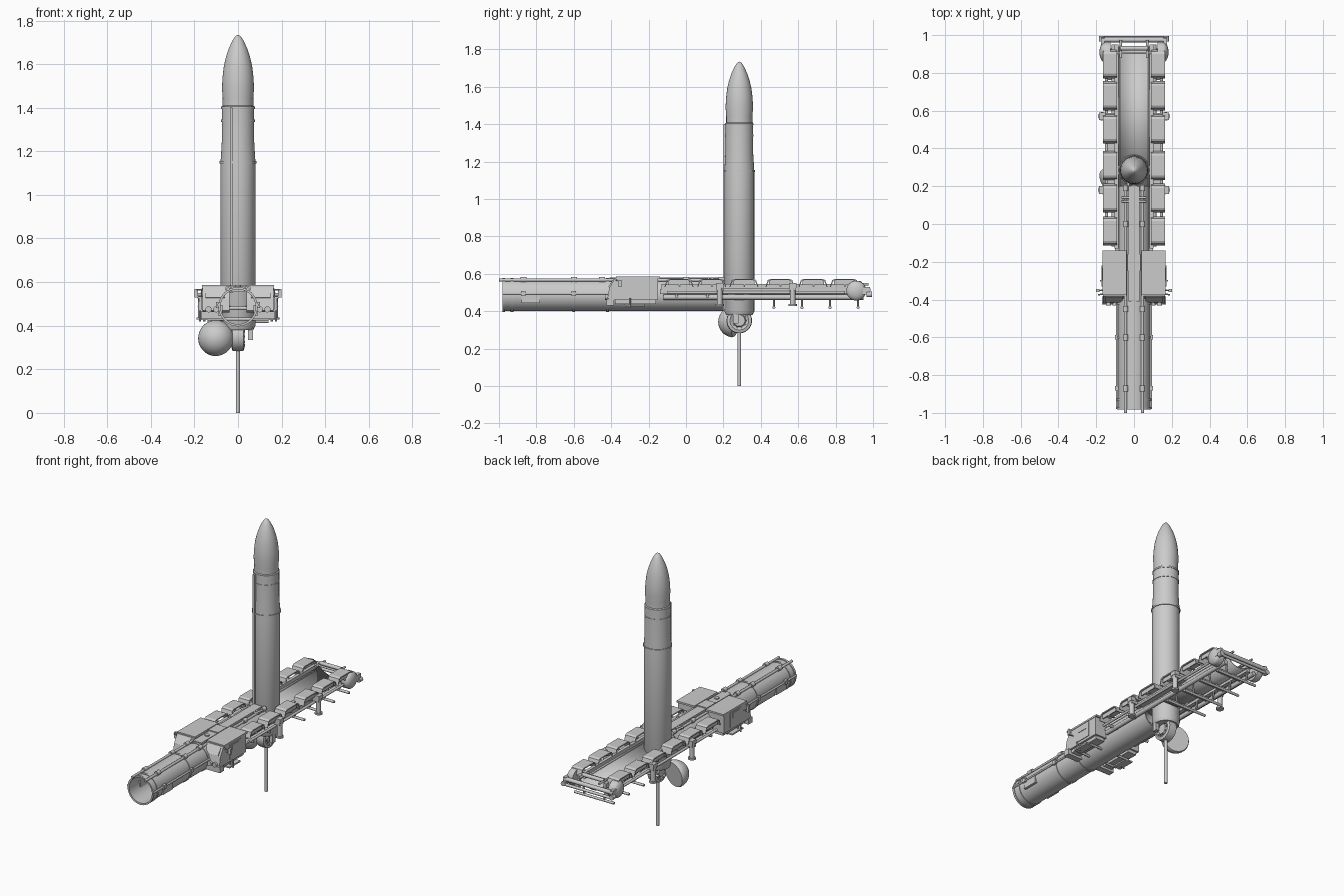
import bpy, bmesh, math
from mathutils import Vector, Matrix

if "Cube" in bpy.data.objects:
    bpy.data.objects.remove(bpy.data.objects["Cube"])


def finish(name, bm, smooth=True):
    bmesh.ops.recalc_face_normals(bm, faces=bm.faces[:])
    me = bpy.data.meshes.new(name)
    bm.to_mesh(me)
    bm.free()
    ob = bpy.data.objects.new(name, me)
    bpy.context.collection.objects.link(ob)
    if smooth:
        bpy.context.view_layer.objects.active = ob
        ob.select_set(True)
        bpy.ops.object.shade_smooth_by_angle(angle=math.radians(35))
        ob.select_set(False)
    return ob


def box(name, x, y, z):
    """Box from (min, max) ranges."""
    bm = bmesh.new()
    c = [(a + b) / 2 for a, b in (x, y, z)]
    s = [abs(b - a) for a, b in (x, y, z)]
    bmesh.ops.create_cube(bm, size=1, matrix=Matrix.Translation(c) @ Matrix.Diagonal((*s, 1)))
    return finish(name, bm, False)


def lathe(name, prof, origin, axis, n=40):
    """Revolve (radius, distance) points about an axis."""
    bm = bmesh.new()
    m = Matrix.Translation(origin) @ Vector(axis).to_track_quat('Z', 'Y').to_matrix().to_4x4()
    rings = []
    for r, h in prof:
        k = 1 if r == 0 else n
        rings.append([bm.verts.new(m @ Vector((r * math.cos(2 * math.pi * i / n),
                                               r * math.sin(2 * math.pi * i / n), h))) for i in range(k)])
    for a, b in zip(rings, rings[1:]):
        for i in range(n):
            j = (i + 1) % n
            q = [a[i % len(a)], a[j % len(a)], b[j % len(b)], b[i % len(b)]]
            q = list(dict.fromkeys(q))
            if len(q) > 2:
                bm.faces.new(q)
    return finish(name, bm)


def rod(name, p, q, r, n=12):
    d = Vector(q) - Vector(p)
    L = d.length
    return lathe(name, [(0, 0), (r, 0), (r, L), (0, L)], p, d, n)


def extrude_x(name, yz, x0, x1):
    """Side outline pushed along x."""
    bm = bmesh.new()
    f = bm.faces.new([bm.verts.new((x0, y, z)) for y, z in yz])
    g = bmesh.ops.extrude_face_region(bm, geom=[f])['geom']
    bmesh.ops.translate(bm, vec=(x1 - x0, 0, 0), verts=[v for v in g if isinstance(v, bmesh.types.BMVert)])
    return finish(name, bm, False)


MY, TZ, TR = 0.285, 0.487, 0.086

# Missile with joint rings and cable duct
lathe("missile_body", [(0, .38), (.07, .38), (.08, .40), (.08, 1.15), (.0745, 1.24), (.0745, 1.405),
                       (.07, 1.41), (.07, 1.44), (.0735, 1.49), (.071, 1.54), (.065, 1.59), (.056, 1.63),
                       (.043, 1.67), (.027, 1.705), (.012, 1.728), (0, 1.735)], (0, MY, 0), (0, 0, 1), 48)
for i, (z, r) in enumerate([(1.15, .084), (1.34, .077), (1.40, .077)]):
    lathe(f"joint_ring_{i}", [(r - .008, z - .005), (r, z - .005), (r, z + .005), (r - .008, z + .005)],
          (0, MY, 0), (0, 0, 1), 48)
box("cable_duct", (-.037, -.025), (MY - .084, MY - .06), (.55, 1.40))

# Wheel-like hub, support pole and loose dome under the missile
lathe("hub_wheel", [(0, -.03), (.03, -.03), (.035, -.02), (.05, -.03), (.066, -.025), (.068, 0), (.066, .025),
                    (.05, .03), (.035, .02), (.03, .03), (0, .03)], (0, MY, .35), (1, 0, 0), 32)
for i in range(10):
    a = i * math.pi / 5
    y, z = MY + .042 * math.cos(a), .35 + .042 * math.sin(a)
    rod(f"hub_bolt_{i}", (-.033, y, z), (.033, y, z), .005, 8)
rod("support_pole", (0, MY, 0), (0, MY, .30), .01)
dome = [(.083 * math.cos(t * math.pi / 16), .083 * math.sin(t * math.pi / 16)) for t in range(8)] + [(0, .083)]
lathe("loose_dome", [(0, -.01), (.078, -.01)] + dome, (-.10, .255, .343), (-.25, -.9, .12))
box("valve_box", (.045, .068), (.25, .28), (.335, .40))

# Launch tube, open at the front
lathe("launch_tube", [(TR - .006, 0), (TR, 0), (TR, 1.18), (TR - .006, 1.18), (TR - .006, 0)],
      (0, -.98, TZ), (0, 1, 0), 48)
for i, y in enumerate((-.975, -.93, -.60, -.42)):
    lathe(f"tube_band_{i}", [(TR - .002, -.007), (TR + .004, -.007), (TR + .004, .007), (TR - .002, .007)],
          (0, y, TZ), (0, 1, 0), 48)
for s in (-1, 1):
    rod("tube_top_pipe", (s * .045, -1.0, .567), (s * .045, .20, .567), .008)
    for y in (-.87, -.60, -.45, 0, .19):
        rod("pipe_clamp", (s * .045, y - .016, .569), (s * .045, y + .016, .569), .014)
    rod("tube_side_pipe", (s * .09, -.98, .495), (s * .09, -.38, .495), .006)
    for y in (-.87, -.60):
        box("side_bracket", (s * .08, s * .1), (y - .012, y + .012), (.482, .508))
    box("tube_side_panel", (s * .07, s * .09), (-.88, -.78), (.445, .495))
box("tube_spine", (-.03, .03), (-.41, .20), (.555, .58))
rod("spine_front_knob", (0, -.31, .575), (0, -.31, .587), .014)
box("spine_step", (-.035, .035), (-.25, -.16), (.57, .586))
for y in (.12, .14):
    rod("spine_bar", (-.065, y, .574), (.065, y, .574), .006)

# Shallow rear cradle behind the missile
bm = bmesh.new()
cols = []
for i in range(13):
    x = -.092 + .184 * i / 12
    z = .482 + .05 * (x / .092) ** 2
    cols.append([bm.verts.new((x, y, z)) for y in (.19, .94)])
for a, b in zip(cols, cols[1:]):
    bm.faces.new((a[0], b[0], b[1], a[1]))
cradle = finish("rear_cradle", bm)
cradle.modifiers.new("thickness", 'SOLIDIFY').thickness = .006

# Parts mirrored on both sides
for s in (-1, 1):
    # Fenders: flat top with sloped lips, open below
    for i, y0 in enumerate((.77, .602, .425, .232, .06, -.115)):
        y1 = y0 + .155
        extrude_x(f"fender_{i}", [(y0, .53), (y0 + .012, .566), (y0 + .025, .573), (y1 - .025, .573),
                                  (y1 - .012, .566), (y1, .53), (y1 - .005, .53), (y1 - .018, .562),
                                  (y1 - .03, .566), (y0 + .03, .566), (y0 + .018, .562), (y0 + .005, .53)],
                  s * .09, s * .165)
        box(f"fender_skirt_{i}", (s * .15, s * .156), (y0 + .02, y1 - .02), (.54, .568))
        rod(f"fender_stay_{i}", (s * .085, y0 + .08, .535), (s * .16, y0 + .08, .535), .005, 8)
    # Chassis rails
    box("deck_rail", (s * .083, s * .103), (-.13, .95), (.515, .545))
    box("chassis_rail", (s * .075, s * .1), (-.14, .92), (.492, .518))
    rod("side_pipe", (s * .105, -.12, .475), (s * .105, .95, .475), .014)
    rod("outer_pipe", (s * .145, -.10, .50), (s * .145, .85, .50), .008)
    box("sill_box", (s * .10, s * .14), (.2, .55), (.505, .525))

    # Cab: sloped front, side window recess, roof, mirror and steps
    cab = extrude_x("cab", [(-.42, .47), (-.41, .525), (-.38, .578), (-.15, .578), (-.15, .46), (-.40, .46)],
                    s * .04, s * .163)
    box("cab_roof", (s * .04, s * .166), (-.375, -.14), (.575, .586))
    box("cab_door", (s * .16, s * .167), (-.32, -.21), (.475, .57))
    box("cab_window", (s * .16, s * .170), (-.30, -.23), (.53, .562))
    extrude_x("windscreen_frame", [(-.416, .53), (-.386, .575), (-.38, .57), (-.408, .526)], s * .06, s * .15)
    box("bumper", (s * .07, s * .17), (-.425, -.385), (.43, .465))
    for x in (.1, .135):
        rod("headlight", (s * x, -.432, .475), (s * x, -.40, .475), .014, 16)
    rod("mirror_arm", (s * .16, -.37, .565), (s * .19, -.375, .565), .004, 8)
    box("mirror", (s * .183, s * .2), (-.36, -.345), (.53, .568))
    rod("mirror_stay", (s * .16, -.35, .535), (s * .19, -.352, .535), .003, 8)
    for x in (.155, .175):
        rod("step_post", (s * x, -.30, .42), (s * x, -.30, .47), .005, 8)
    box("cab_step", (s * .12, s * .172), (-.33, -.22), (.425, .434))
    box("cab_underbox", (s * .09, s * .15), (-.38, -.16), (.44, .465))

    # Outrigger jacks
    for y in (.18, .57):
        rod("jack_leg", (s * .168, y, .435), (s * .168, y, .525), .015)
        rod("jack_foot", (s * .168, y, .428), (s * .168, y, .438), .023, 16)
        box("jack_arm", (s * .1, s * .18), (y - .018, y + .018), (.51, .53))
        box("jack_cap", (s * .15, s * .185), (y - .02, y + .02), (.525, .55))

    # Rear end domes and posts
    small = [(.053 * math.cos(t * math.pi / 12), .028 * math.sin(t * math.pi / 12)) for t in range(6)]
    lathe("rear_dome", [(0, -.03), (.053, -.03)] + small + [(0, .028)], (s * .155, .91, .51), (s, 0, 0), 32)
    box("rear_post", (s * .155, s * .175), (.94, .985), (.49, .53))
    rod("tail_lamp", (s * .17, .965, .49), (s * .17, .995, .49), .015, 12)
    rod("tow_bar", (s * .07, .88, .545), (s * .07, .975, .545), .007)

# Cross axles under the frame
for y in (.47, .62, .77, .92):
    rod("low_axle", (-.14, y, .42), (.14, y, .42), .008)
    for s in (-1, 1):
        rod("axle_hanger", (s * .07, y, .42), (s * .08, y, .495), .006, 8)
for y in (-.05, .115):
    rod("upper_axle", (-.145, y, .48), (.145, y, .48), .009)
for y in (.40, .55, .70, .85):
    box("frame_crossbar", (-.09, .09), (y - .012, y + .012), (.465, .48))
for y in (-.33, -.22):
    rod("cab_axle", (-.14, y, .43), (.14, y, .43), .007)

# Rear cross members
rod("rear_bar", (-.175, .975, .515), (.175, .975, .515), .013)
rod("rear_lower_bar", (-.16, .985, .485), (.16, .985, .485), .009)
rod("rear_inner_bar", (-.075, .93, .55), (.075, .93, .55), .012)
rod("rear_thin_bar", (-.09, .905, .545), (.09, .905, .545), .006)
